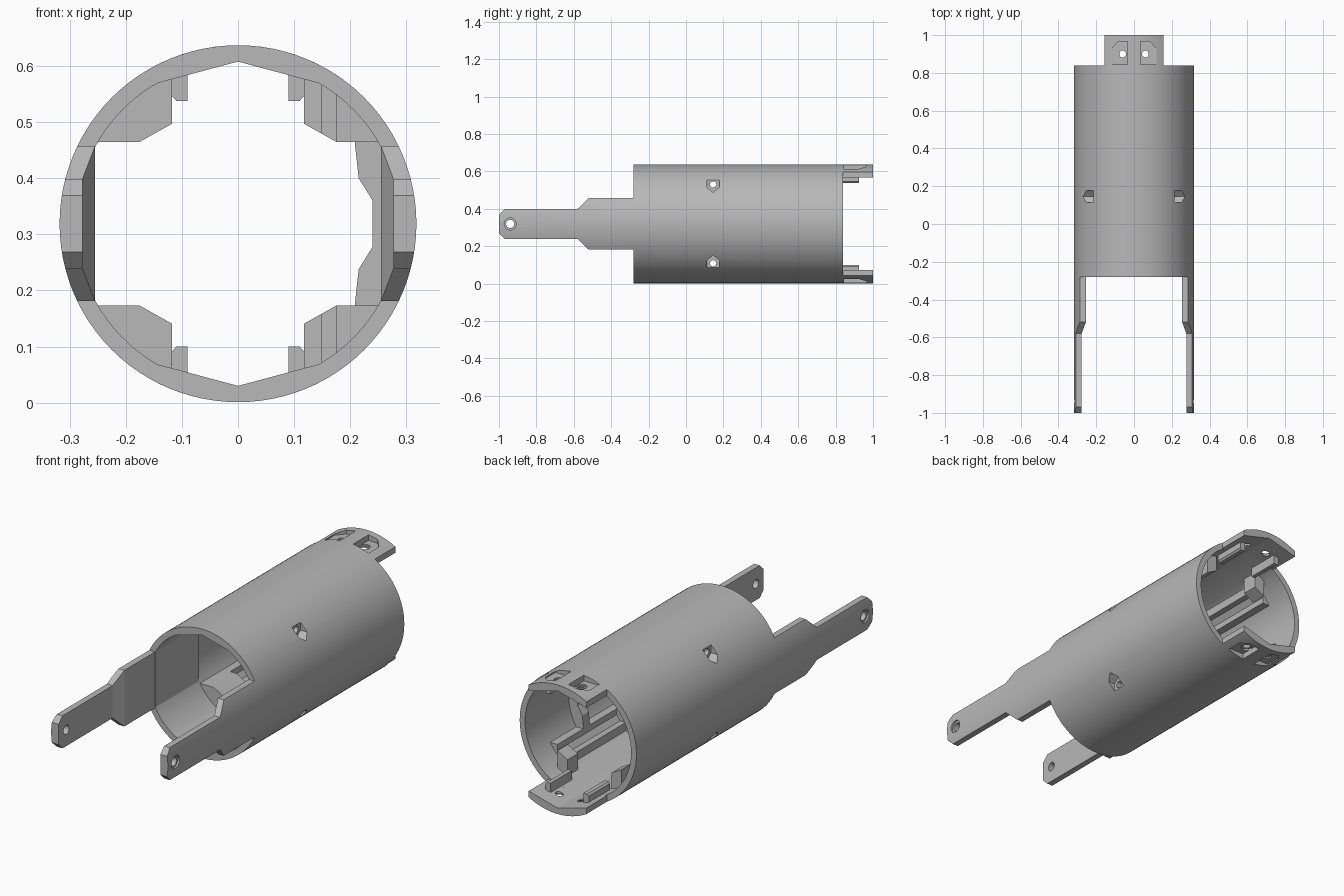
import bpy, bmesh
from math import sin, cos, radians, pi

cube = bpy.data.objects.get("Cube")
if cube:
    bpy.data.objects.remove(cube, do_unlink=True)

R, RI, C = 0.318, 0.289, 0.319      # outer radius, inner radius, axis height
FRONT, BACK = -0.28, 0.84           # ends of the tube

grey = bpy.data.materials.new("plain grey")
grey.use_nodes = True
grey.diffuse_color = (0.48, 0.48, 0.48, 1)
grey.node_tree.nodes["Principled BSDF"].inputs["Base Color"].default_value = (0.48, 0.48, 0.48, 1)


def prism(name, axis, profile, t0, t1, sx=1, sz=1):
    """Extrude a profile along an axis; sx and sz mirror about the tube axis."""
    place = {"x": lambda a, b, t: (t, a, b),
             "y": lambda a, b, t: (a, t, b),
             "z": lambda a, b, t: (a, b, t)}[axis]
    bm = bmesh.new()
    rings = []
    for t in (t0, t1):
        ring = []
        for a, b in profile:
            x, y, z = place(a, b, t)
            ring.append(bm.verts.new((sx * x, y, sz * z + C)))
        rings.append(ring)
        bm.faces.new(ring)
    n = len(profile)
    for i in range(n):
        j = (i + 1) % n
        bm.faces.new((rings[0][i], rings[0][j], rings[1][j], rings[1][i]))
    bmesh.ops.recalc_face_normals(bm, faces=bm.faces)
    mesh = bpy.data.meshes.new(name)
    bm.to_mesh(mesh)
    bm.free()
    mesh.materials.append(grey)
    ob = bpy.data.objects.new(name, mesh)
    bpy.context.collection.objects.link(ob)
    return ob


def combine(ob, tool, operation="DIFFERENCE"):
    """Apply a boolean and leave the tool for later use."""
    mod = ob.modifiers.new("shape", "BOOLEAN")
    mod.operation, mod.object, mod.solver = operation, tool, "EXACT"
    bpy.context.view_layer.objects.active = ob
    bpy.ops.object.modifier_apply(modifier=mod.name)


def arc(r, start, end, steps, a=0, b=0):
    return [(a + r * cos(radians(start + (end - start) * i / steps)),
             b + r * sin(radians(start + (end - start) * i / steps))) for i in range(steps + 1)]


def circle(r, a, b, steps=24):
    return arc(r, 0, 360, steps, a, b)[:-1]


parts, cutters = [], []

# Main tube: round outside, creased at the top and bottom inside
tube = prism("main_tube", "y", circle(R, 0, 0, 96), FRONT, BACK)
bore = arc(RI, -60, 60, 30) + [(0, RI)] + arc(RI, 120, 240, 30) + [(0, -RI)]
bore_cutter = prism("bore_cutter", "y", bore, FRONT - 0.1, BACK + 0.1)
combine(tube, bore_cutter)
cutters.append(bore_cutter)
parts.append(tube)

# Side arms: stepped plate trimmed to the curve of the tube
arm_plan = [(0.255, FRONT), (0.255, -0.52), (0.277, -0.58), (0.277, -1), (0.4, -1), (0.4, FRONT)]
half = [(FRONT, 0.138), (-0.52, 0.138), (-0.58, 0.08), (-0.97, 0.08), (-1, 0.05)]
arm_side = half + [(y, -z) for y, z in reversed(half)]
round_trim = prism("round_trim", "y", circle(R, 0, 0, 96), -1.2, 0.5)
cutters.append(round_trim)
for sx, side in ((1, "left"), (-1, "right")):
    arm = prism(side + "_arm", "z", arm_plan, -0.2, 0.2, sx)
    outline = prism("arm_outline", "x", arm_side, 0.1, 0.5, sx)
    hole = prism("arm_hole", "x", circle(0.022, -0.94, 0), 0.1, 0.5, sx)
    sink = prism("arm_sink", "x", circle(0.032, -0.94, 0), 0.308, 0.5, sx)
    combine(arm, outline, "INTERSECT")
    combine(arm, round_trim, "INTERSECT")
    combine(arm, hole)
    combine(arm, sink)
    cutters += [outline, hole, sink]
    parts.append(arm)
    # Flat pad where the arm runs into the tube
    pad = [(0.255, -0.138), (0.27, -0.138), (0.3, 0), (0.27, 0.138), (0.255, 0.138)]
    parts.append(prism(side + "_arm_pad", "y", pad, FRONT + 0.001, 0.06, sx))

# Rib on the left inner wall
rib = [(0.208, 0.146), (0.215, 0.081), (0.24, 0.041), (0.24, -0.041), (0.215, -0.081),
       (0.208, -0.146), (0.26, -0.146), (0.3, 0), (0.26, 0.146)]
parts.append(prism("left_inner_rib", "y", rib, 0.45, 0.5))

# Corner lugs with screw pockets, rails and stops
lug = [(0.118, 0.178), (0.118, 0.275), (0.2, 0.225), (0.26, 0.15), (0.255, 0.146), (0.175, 0.146)]
rail = [(0.16, 0.2), (0.16, 0.252), (0.2, 0.225), (0.26, 0.15), (0.255, 0.146), (0.21, 0.146),
        (0.21, 0.175), (0.19, 0.2)]
stop = [(0.12, 0.178), (0.12, 0.274), (0.175, 0.244), (0.175, 0.148)]
pocket = [(0.113, 0.24), (0.178, 0.24), (0.178, 0.195), (0.145, 0.168), (0.113, 0.195)]
for sz, level in ((1, "upper"), (-1, "lower")):
    for sx, side in ((1, "left"), (-1, "right")):
        tag = level + "_" + side
        body = prism(tag + "_lug", "y", lug, 0.06, 0.24, sx, sz)
        recess = prism("lug_pocket", "x", pocket, 0.215, 0.4, sx, sz)
        hole = prism("lug_hole", "x", circle(0.017, 0.145, 0.211), 0.05, 0.4, sx, sz)
        for tool in (recess, hole):
            combine(body, tool)
            combine(tube, tool)
        cutters += [recess, hole]
        if sx > 0:
            slot = prism("nut_slot", "x", [(0, 0.1), (0.18, 0.1), (0.18, 0.246), (0, 0.246)],
                         0.15, 0.175, sx, sz)
            combine(body, slot)
            cutters.append(slot)
        parts.append(body)
        parts.append(prism(tag + "_rail", "y", rail, 0.24, 0.7, sx, sz))
        parts.append(prism(tag + "_rail_stop", "y", stop, 0.67, 0.75, sx, sz))

# Rear tabs with recessed screw holes and inner hooks
tab_profile = arc(R, 60.4, 119.6, 16) + [(-0.157, 0.247), (0, RI), (0.157, 0.247)]
tab_recess = [(0.035, 0.845), (0.12, 0.845), (0.12, 0.925), (0.085, 0.965), (0.035, 0.965)]
hook = [(0.09, 0.275), (0.09, 0.219), (0.11, 0.219), (0.118, 0.228), (0.118, 0.27)]
for sz, level in ((1, "upper"), (-1, "lower")):
    tab = prism(level + "_rear_tab", "y", tab_profile, BACK, 1, 1, sz)
    for sx, side in ((1, "left"), (-1, "right")):
        recess = prism("tab_recess", "z", tab_recess, 0.288, 0.4, sx, sz)
        hole = prism("tab_hole", "z", circle(0.018, 0.06, 0.9), 0.2, 0.4, sx, sz)
        sink = prism("tab_sink", "z", circle(0.026, 0.06, 0.9), 0.281, 0.4, sx, sz)
        for tool in (recess, hole, sink):
            combine(tab, tool)
            cutters.append(tool)
        parts.append(prism(level + "_" + side + "_hook", "y", hook, 0.76, 0.925, sx, sz))
    parts.append(tab)

# Remove cutters and smooth the curved surfaces
for ob in cutters:
    bpy.data.objects.remove(ob, do_unlink=True)
bpy.ops.object.select_all(action="DESELECT")
for ob in parts:
    ob.select_set(True)
bpy.context.view_layer.objects.active = tube
bpy.ops.object.shade_smooth_by_angle(angle=pi / 9)
